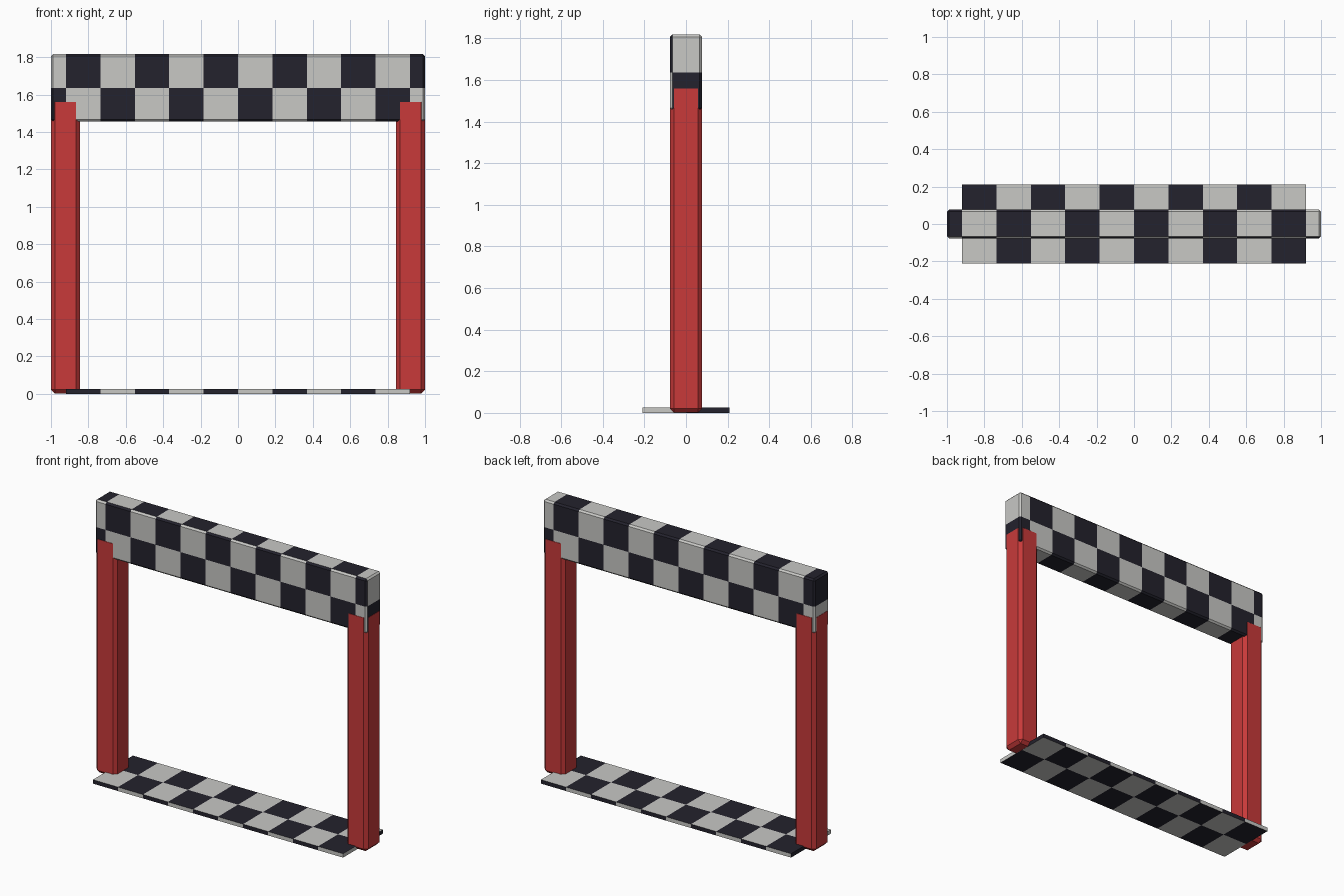
import bpy, bmesh, math
from mathutils import Vector

if "Cube" in bpy.data.objects:
    bpy.data.objects.remove(bpy.data.objects["Cube"], do_unlink=True)

CELL = 0.184      # checker square width
SPLIT_Z = 1.636   # height between the two banner rows


def make_material(name, rgb):
    mat = bpy.data.materials.new(name)
    mat.use_nodes = True
    color = (*rgb, 1.0)
    mat.diffuse_color = color
    mat.node_tree.nodes["Principled BSDF"].inputs["Base Color"].default_value = color
    return mat


white = make_material("off_white", (0.58, 0.58, 0.56))
dark = make_material("dark_navy", (0.017, 0.016, 0.026))
red = make_material("red", (0.58, 0.042, 0.042))


def make_box(name, low, high, bevel, materials, cuts=(), is_dark=None):
    """Bevelled box, optionally cut by planes and coloured by a rule."""
    low, high = Vector(low), Vector(high)
    size, middle = high - low, (high + low) / 2
    bm = bmesh.new()
    bmesh.ops.create_cube(bm, size=1.0)
    for v in bm.verts:
        v.co = Vector(a * b for a, b in zip(v.co, size)) + middle
    if bevel:
        bmesh.ops.bevel(bm, geom=bm.edges[:], offset=bevel, segments=1,
                        affect='EDGES', profile=0.5)
    for point, normal in cuts:
        bmesh.ops.bisect_plane(bm, geom=bm.verts[:] + bm.edges[:] + bm.faces[:],
                               plane_co=point, plane_no=normal)
    bm.normal_update()
    if is_dark:
        for face in bm.faces:
            face.material_index = int(is_dark(face.calc_center_median(), face.normal))
    mesh = bpy.data.meshes.new(name)
    bm.to_mesh(mesh)
    bm.free()
    for mat in materials:
        mesh.materials.append(mat)
    obj = bpy.data.objects.new(name, mesh)
    bpy.context.collection.objects.link(obj)
    return obj


def column(x):
    return math.floor(x / CELL)


def banner_rule(center, normal):
    # the front is the opposite of every other side
    flip = normal.y < -0.5
    return (column(center.x) + (center.z > SPLIT_Z) + flip) % 2 == 1


def strip_rule(center, normal):
    x = max(-4.9 * CELL, min(4.9 * CELL, center.x))
    flip = abs(normal.y) > 0.5 or normal.x > 0.5
    return (column(x) + (center.y < 0) + flip) % 2 == 1


column_cuts = [((i * CELL, 0, 0), (1, 0, 0)) for i in range(-5, 6)]

# Upright posts, a hair proud of the banner
for side, name in ((-1, "right_post"), (1, "left_post")):
    xs = sorted((side * 0.845, side * 1.0))
    make_box(name, (xs[0], -0.078, 0.001), (xs[1], 0.078, 1.58), 0.021, [red])

# Checkered banner across the top
make_box("banner", (-0.999, -0.077, 1.455), (0.999, 0.077, 1.818), 0.011,
         [white, dark], column_cuts + [((0, 0, SPLIT_Z), (0, 0, 1))], banner_rule)

# Checkered strip on the ground
make_box("ground_strip", (-5 * CELL, -0.21, 0), (5 * CELL, 0.21, 0.026), 0,
         [white, dark], column_cuts[1:-1] + [((0, 0, 0), (0, 1, 0))], strip_rule)
